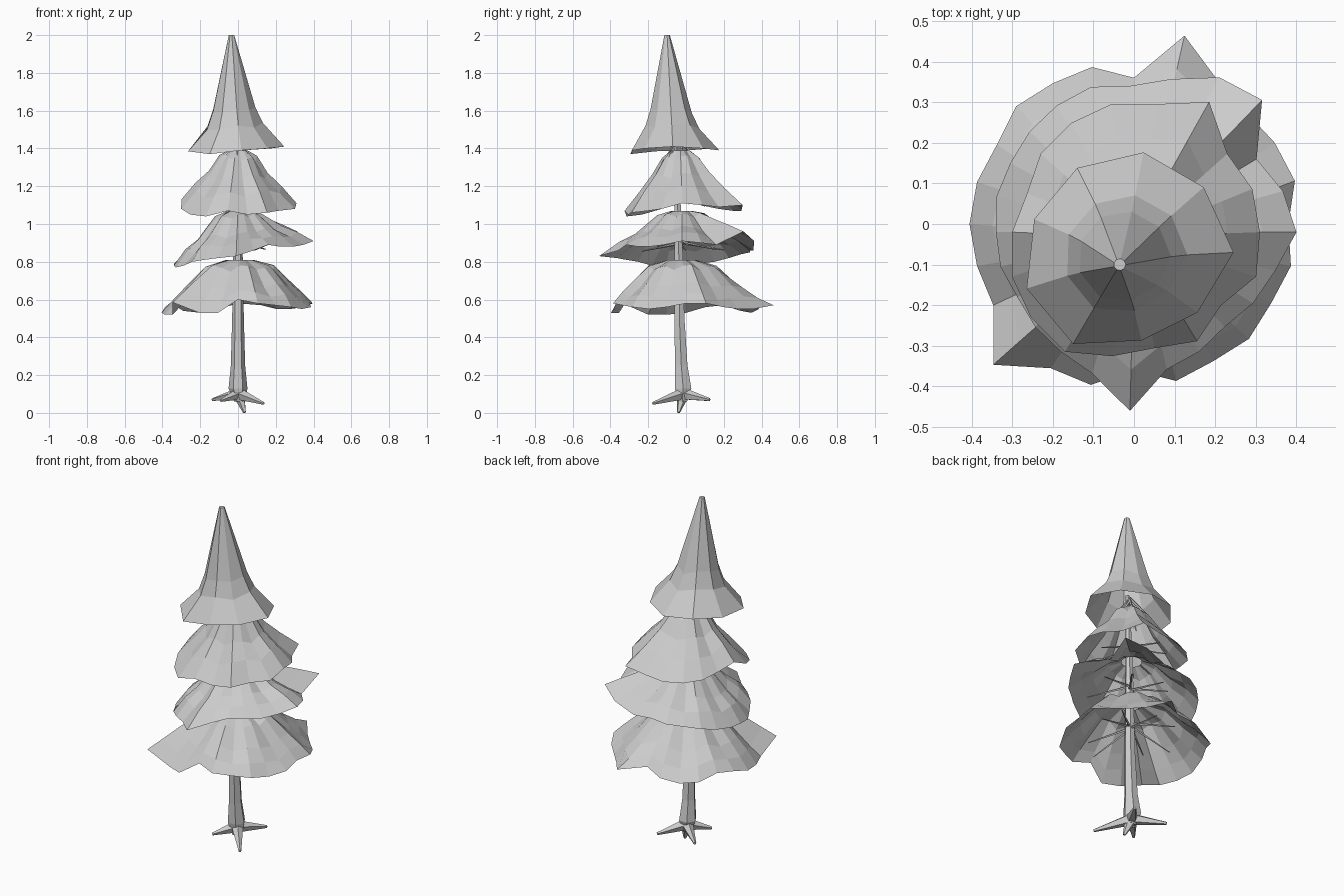
import bpy, bmesh, math, random
from mathutils import Vector, Matrix

random.seed(4)


def finish(name, bm):
    mesh = bpy.data.meshes.new(name)
    bm.to_mesh(mesh)
    bm.free()
    ob = bpy.data.objects.new(name, mesh)
    bpy.context.collection.objects.link(ob)
    return ob


def loft(name, rings, cap_top=False):
    bm = bmesh.new()
    loops = [[bm.verts.new(p) for p in ring] for ring in rings]
    n = len(loops[0])
    for a, b in zip(loops, loops[1:]):
        for i in range(n):
            j = (i + 1) % n
            bm.faces.new((a[i], b[i], b[j], a[j]))
    if cap_top:
        bm.faces.new(loops[0])
    return finish(name, bm)


def stick(bm, a, b, r1, r2, sides=4):
    a, b = Vector(a), Vector(b)
    d = b - a
    m = Matrix.Translation((a + b) / 2) @ d.to_track_quat('Z', 'Y').to_matrix().to_4x4()
    bmesh.ops.create_cone(bm, cap_ends=True, segments=sides, radius1=r1,
                          radius2=r2, depth=d.length, matrix=m)


def tier(name, top, rim_c, profile, radii, heights, wave=0.0, cap=False):
    """Drooping skirt: profile = (radius fraction, height fraction) from top to rim."""
    n, mean = len(radii), sum(radii) / len(radii)
    top, rim_c = Vector(top), Vector(rim_c)
    rings = []
    for fr, fh in profile:
        ring = []
        for i in range(n):
            ang = 2 * math.pi * i / n
            r = fr * (mean + (radii[i] - mean) * fr)
            cx = rim_c.x + (top.x - rim_c.x) * fh
            cy = rim_c.y + (top.y - rim_c.y) * fh
            fold = math.sin(i * 2 * math.pi / 3 + 0.5)   # folds between the boughs
            z = heights[i] + (top.z - heights[i]) * fh
            if 0 < fh < 1:
                z += wave * (fold + random.uniform(-0.5, 0.5))
                r *= 1 + wave * (fold + random.uniform(-1, 1))
            ring.append((cx + r * math.cos(ang), cy + r * math.sin(ang), z))
        rings.append(ring)
    return loft(name, rings, cap)


def branches(name, z, reach, drop, count):
    bm = bmesh.new()
    for i in range(count):
        a = 2 * math.pi * (i + random.uniform(-0.3, 0.3)) / count
        z0 = z + random.uniform(-0.02, 0.02)
        r = reach * random.uniform(0.85, 1.05)
        stick(bm, (0, -0.035, z0),
              (r * math.cos(a), -0.03 + r * math.sin(a), z0 - drop), 0.008, 0.003)
    finish(name, bm)


# Trunk: tapered, slightly leaning, flared at the base
trunk = []
for z, r, x, y in [(1.5, 0.012, -0.01, -0.065), (1.0, 0.022, 0, -0.04),
                   (0.5, 0.031, 0, -0.035), (0.25, 0.038, 0, -0.025),
                   (0.13, 0.05, 0, -0.015), (0.06, 0.03, 0.01, -0.02)]:
    trunk.append([(x + r * math.cos(k * math.pi / 3), y + r * math.sin(k * math.pi / 3), z)
                  for k in range(6)])
loft("trunk", trunk, True)

# Roots spread diagonally, with one short tap root
bm = bmesh.new()
for tip in [(-0.135, 0.11, 0.07), (0.135, -0.175, 0.05), (0.10, 0.125, 0.07),
            (-0.09, -0.11, 0.065), (0.035, -0.04, 0.002)]:
    stick(bm, (0.005, -0.015, 0.10), tip, 0.034, 0.008, 5)
finish("roots", bm)

# Crown cone
tier("crown", (-0.035, -0.10, 2.0), (-0.02, -0.07, 1.4),
     [(0.06, 1), (0.46, 0.35), (0.6, 0.2), (1, 0)],
     [.265, .25, .25, .24, .24, .26, .26, .22, .23],
     [1.41, 1.40, 1.39, 1.40, 1.39, 1.385, 1.37, 1.39, 1.40], 0.01, True)

# Upper skirt
tier("upper_foliage", (0, -0.03, 1.39), (0, -0.02, 1.1),
     [(0.16, 1), (0.32, 0.86), (0.5, 0.57), (0.74, 0.3), (1, 0)],
     [.31, .31, .30, .37, .32, .32, .31, .30, .28, .30, .32, .33, .34, .31, .29, .31, .28, .32],
     [1.11, 1.10, 1.09, 1.10, 1.08, 1.07, 1.07, 1.08, 1.10, 1.13, 1.08, 1.05,
      1.04, 1.07, 1.05, 1.06, 1.07, 1.08], 0.012)

# Middle skirt, tilted up on the right
tier("middle_foliage", (0, -0.02, 1.07), (-0.01, -0.02, 0.85),
     [(0.15, 1), (0.34, 0.86), (0.6, 0.47), (0.8, 0.27), (1, 0)],
     [.41, .39, .36, .46, .44, .39, .36, .37, .36, .35, .34, .34,
      .33, .33, .32, .33, .34, .36, .44, .35, .34, .33, .35, .37],
     [.91, .90, .89, .96, .91, .86, .86, .85, .84, .82, .80, .79,
      .78, .77, .78, .80, .81, .82, .83, .86, .89, .88, .88, .89], 0.012)

# Lower skirt
tier("lower_foliage", (0.01, -0.02, 0.81), (0, 0, 0.55),
     [(0.18, 1), (0.46, 0.83), (0.7, 0.46), (0.86, 0.22), (1, 0)],
     [.38, .41, .40, .39, .41, .48, .36, .40, .40, .41, .39, .40,
      .405, .40, .40, .49, .41, .41, .36, .40, .39, .40, .39, .40],
     [.58, .58, .56, .55, .55, .57, .58, .55, .53, .54, .57, .56,
      .53, .52, .52, .585, .53, .53, .60, .58, .57, .56, .55, .56], 0.012)

# Thin branches hidden under each skirt
branches("crown_branches", 1.46, 0.10, 0.12, 7)
branches("upper_branches", 1.16, 0.20, 0.05, 8)
branches("middle_branches", 0.91, 0.24, 0.04, 8)
branches("lower_branches", 0.68, 0.27, 0.06, 8)
